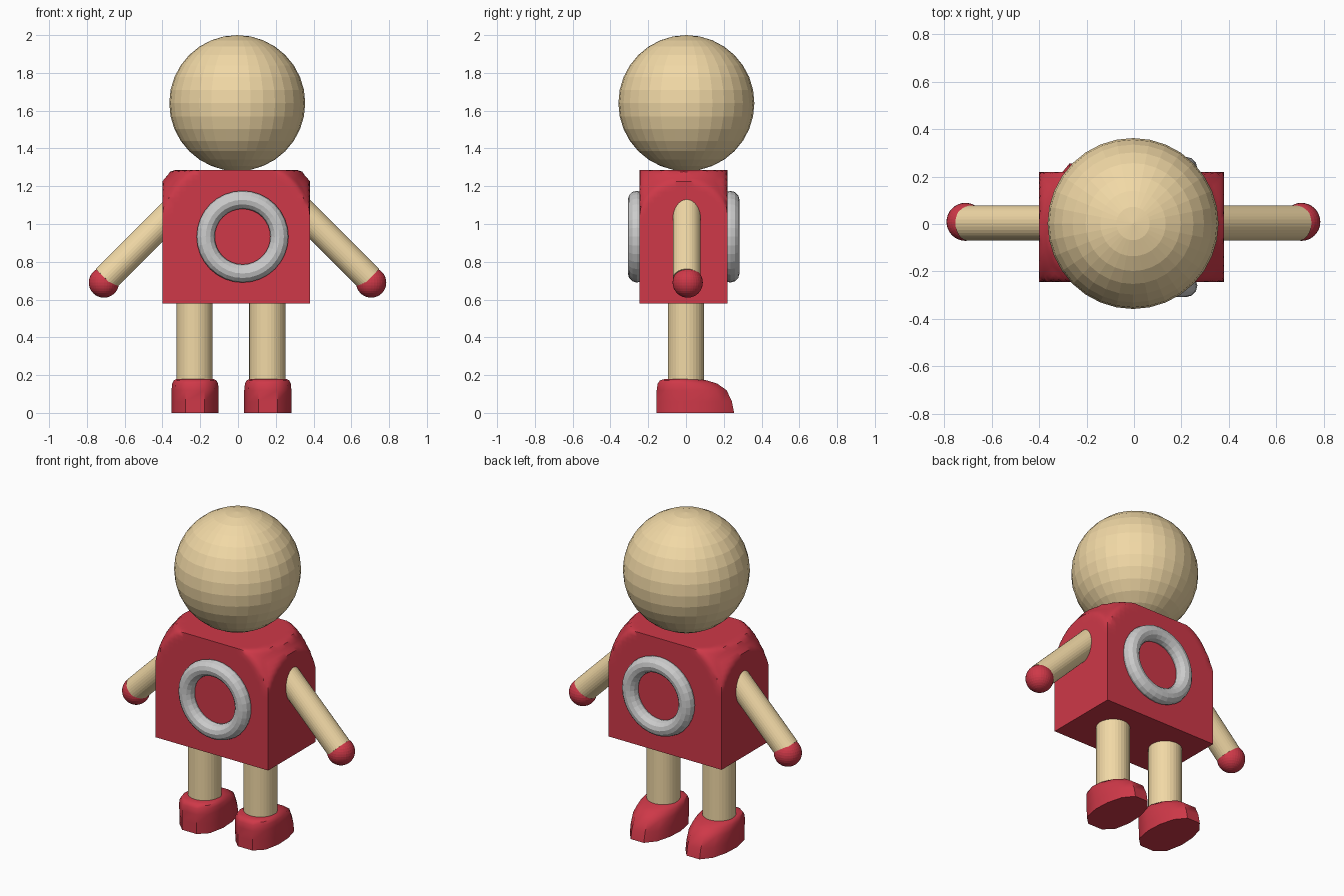
import bpy, bmesh, math
from mathutils import Vector

if "Cube" in bpy.data.objects:
    bpy.data.objects.remove(bpy.data.objects["Cube"])


def material(name, rgb):
    m = bpy.data.materials.new(name)
    m.diffuse_color = (*rgb, 1)
    m.use_nodes = True
    m.node_tree.nodes["Principled BSDF"].inputs["Base Color"].default_value = m.diffuse_color
    return m


RED = material("red", (0.62, 0.04, 0.065))
TAN = material("tan", (0.88, 0.69, 0.38))


def finish(name, mat=None, smooth=None):
    o = bpy.context.object
    o.name = name
    if mat:
        o.data.materials.append(mat)
    if smooth:
        bpy.ops.object.shade_smooth_by_angle(angle=math.radians(smooth))
    return o


def ball(name, loc, r, mat):
    bpy.ops.mesh.primitive_uv_sphere_add(segments=32, ring_count=16, radius=r, location=loc)
    return finish(name, mat)


def rod(name, a, b, r, mat):
    a, b = Vector(a), Vector(b)
    bpy.ops.mesh.primitive_cylinder_add(vertices=32, radius=r, depth=(b - a).length,
                                        location=(a + b) / 2)
    o = finish(name, mat)
    o.rotation_euler = (b - a).to_track_quat('Z', 'Y').to_euler()
    return o


def mesh_object(name, bm, mat, smooth):
    bmesh.ops.recalc_face_normals(bm, faces=bm.faces[:])
    me = bpy.data.meshes.new(name)
    bm.to_mesh(me)
    bm.free()
    o = bpy.data.objects.new(name, me)
    bpy.context.collection.objects.link(o)
    bpy.ops.object.select_all(action='DESELECT')
    o.select_set(True)
    bpy.context.view_layer.objects.active = o
    return finish(name, mat, smooth)


# head
ball("head", (-0.004, 0.002, 1.64), 0.36, TAN)

# torso: box with softened upper corners and upper side edges
half = Vector((0.39, 0.2325, 0.3525))
bm = bmesh.new()
bmesh.ops.create_cube(bm, size=2)
bmesh.ops.subdivide_edges(bm, edges=bm.edges[:], cuts=23, use_grid_fill=True)
R = min(0.26, half.y)
for v in bm.verts:
    p = Vector([c * h for c, h in zip(v.co, half)])
    if p.z > half.z - R:
        q = [max(abs(p[i]) - half[i] + R, 0) / R for i in range(3)]
        s = q[0] ** 2 * (1 + 0.55 * q[2]) + 0.95 * (q[1] ** 2 + q[2] ** 2)
        if s > 1.95:
            k = math.sqrt(1.95 / s)
            for i in range(3):
                if q[i] > 0:
                    p[i] = math.copysign(half[i] - R + q[i] * R * k, p[i])
    v.co = p + Vector((-0.01, -0.0125, 0.9325))
mesh_object("torso", bm, RED, 35)

# chest and back rings
for name, y in (("chest_ring", -0.26), ("back_ring", 0.235)):
    bpy.ops.mesh.primitive_torus_add(major_segments=32, minor_segments=12, major_radius=0.195,
                                     minor_radius=0.048, location=(0.024, y, 0.933),
                                     rotation=(math.pi / 2, 0, 0))
    finish(name)

# shoe: sole outline (half width, position from heel to toe), lofted upwards
HALF = [(0.05, 0.0), (0.105, 0.13), (0.125, 0.38), (0.12, 0.62), (0.095, 0.85), (0.045, 1.0)]
OUTLINE = HALF + [(-x, t) for x, t in reversed(HALF)]
LAYERS = [(0, -0.155, 0.255, 1), (0.06, -0.155, 0.243, 1), (0.12, -0.155, 0.215, 1),
          (0.155, -0.15, 0.165, 0.97), (0.172, -0.138, 0.11, 0.9), (0.18, -0.11, 0.06, 0.78)]


def shoe(name, cx):
    bm = bmesh.new()
    rings = [[bm.verts.new((cx + x * w, heel + (toe - heel) * t, z)) for x, t in OUTLINE]
             for z, heel, toe, w in LAYERS]
    n = len(OUTLINE)
    for lo, hi in zip(rings, rings[1:]):
        for i in range(n):
            j = (i + 1) % n
            bm.faces.new((lo[i], lo[j], hi[j], hi[i]))
    bm.faces.new(rings[0])
    bm.faces.new(rings[-1])
    mesh_object(name, bm, RED, 40)


# limbs
for side, s, hand_x, leg_x in (("left", -1, -0.71, -0.23), ("right", 1, 0.705, 0.155)):
    rod(side + "_arm", (hand_x - s * 0.42, 0.004, 1.12), (hand_x - s * 0.01, 0.004, 0.71), 0.074, TAN)
    ball(side + "_hand", (hand_x, 0.009, 0.69), 0.08, RED)
    rod(side + "_leg", (leg_x, 0, 0.1), (leg_x, 0, 0.62), 0.096, TAN)
    shoe(side + "_shoe", leg_x + 0.003)
